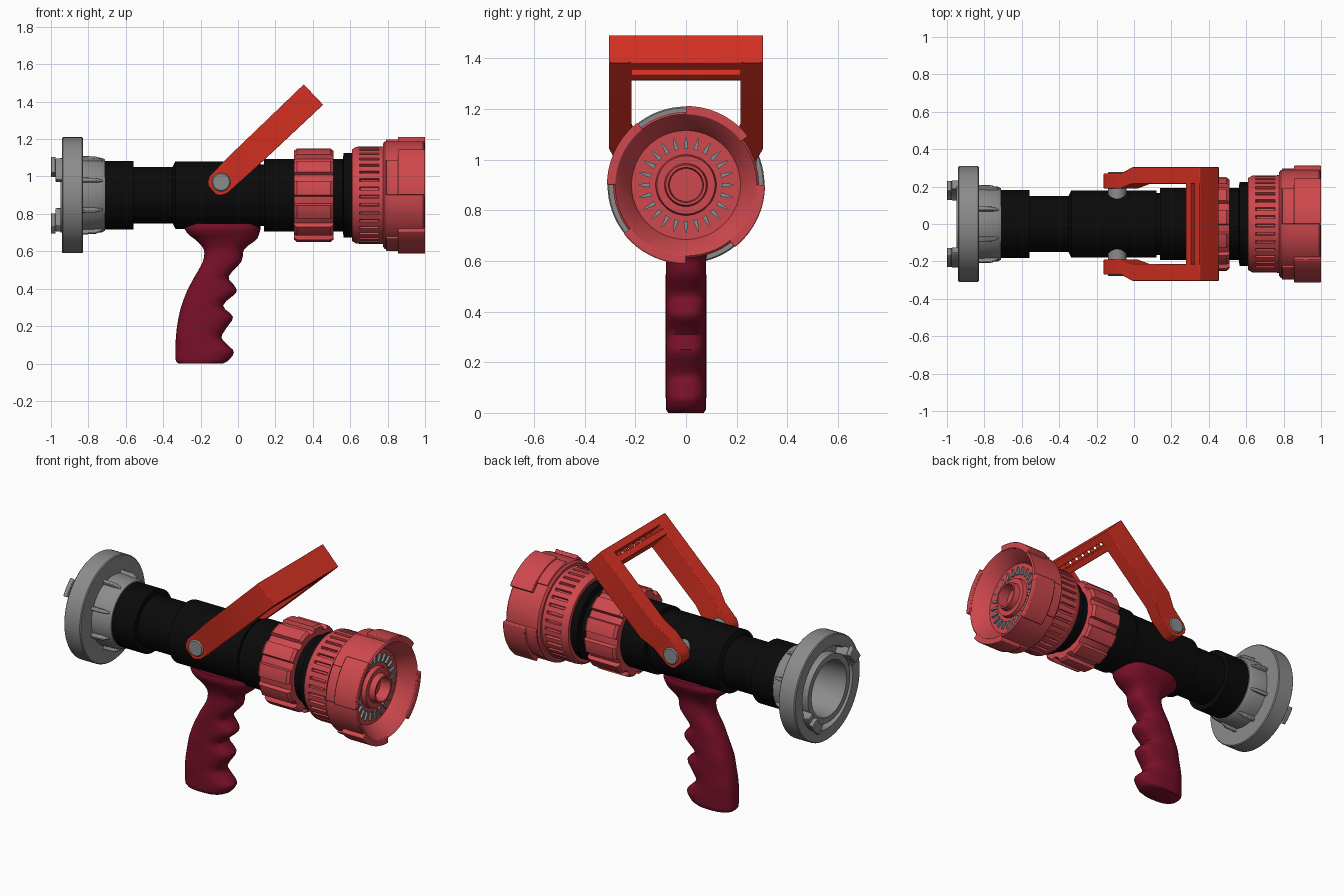
import bpy, bmesh, math
from mathutils import Vector

if "Cube" in bpy.data.objects:
    bpy.data.objects.remove(bpy.data.objects["Cube"])

AX = 0.90  # height of the nozzle axis


def material(name, rgb):
    m = bpy.data.materials.new(name)
    m.diffuse_color = (*rgb, 1)
    m.use_nodes = True
    m.node_tree.nodes["Principled BSDF"].inputs["Base Color"].default_value = m.diffuse_color
    return m


BLACK = material("black", (0.003, 0.003, 0.003))
GREY = material("metal grey", (0.26, 0.26, 0.26))
RED = material("soft red", (0.62, 0.065, 0.075))
LEVER = material("bright red", (0.68, 0.03, 0.016))
CRIMSON = material("crimson", (0.19, 0.005, 0.022))
TEETH = material("teal grey", (0.22, 0.30, 0.30))


def finish(bm, name, mat, bevel=0, angle=35):
    bmesh.ops.recalc_face_normals(bm, faces=bm.faces)
    me = bpy.data.meshes.new(name)
    bm.to_mesh(me)
    bm.free()
    me.materials.append(mat)
    ob = bpy.data.objects.new(name, me)
    bpy.context.collection.objects.link(ob)
    if bevel:
        b = ob.modifiers.new("bevel", "BEVEL")
        b.width, b.segments, b.limit_method = bevel, 2, "ANGLE"
    bpy.ops.object.select_all(action="DESELECT")
    ob.select_set(True)
    bpy.context.view_layer.objects.active = ob
    bpy.ops.object.shade_smooth_by_angle(angle=math.radians(angle))
    return ob


def loft(bm, sections, caps=True):
    rings = [[bm.verts.new(p) for p in s] for s in sections]
    n = len(rings[0])
    for a, b in zip(rings, rings[1:]):
        for i in range(n):
            j = (i + 1) % n
            bm.faces.new((a[i], a[j], b[j], b[i]))
    if caps:
        bm.faces.new(rings[0])
        bm.faces.new(rings[-1])


def polar(x, r, deg):
    a = math.radians(deg)
    return Vector((x, r * math.cos(a), AX + r * math.sin(a)))


def revolve(name, profile, mat, n=72):
    bm = bmesh.new()
    loft(bm, [[polar(x, max(r, 0.001), 360 * i / n) for i in range(n)] for x, r in profile])
    return finish(bm, name, mat)


def gear(name, profile, teeth, groove, mat):
    """Turned ring with grooves; profile rows are x, outer radius, groove radius."""
    bm = bmesh.new()
    step = 360 / teeth
    g = step * groove
    stops = [(0, 0), (0.12, 1), (0.5, 1), (0.88, 1), (1, 0)]
    secs = []
    for x, r, rg in profile:
        ring = []
        for t in range(teeth):
            ring += [polar(x, rg if low else r, t * step + f * g) for f, low in stops]
            ring += [polar(x, r, t * step + g + (step - g) * k / 4) for k in (1, 2, 3)]
        secs.append(ring)
    loft(bm, secs)
    return finish(bm, name, mat)


def arc_block(bm, x0, x1, r0, r1, a0, a1, n=12):
    secs = []
    for i in range(n + 1):
        a = a0 + (a1 - a0) * i / n
        secs.append([polar(x0, r0, a), polar(x1, r0, a), polar(x1, r1, a), polar(x0, r1, a)])
    loft(bm, secs)


# Hose coupling: flange, hub and open bore
revolve("coupling", [(-0.75, 0), (-0.75, 0.15), (-0.95, 0.165), (-0.95, 0.2), (-0.90, 0.2),
                     (-0.90, 0.235), (-0.94, 0.24), (-0.94, 0.305), (-0.935, 0.31), (-0.835, 0.31),
                     (-0.83, 0.305), (-0.83, 0.205), (-0.73, 0.2), (-0.71, 0.19), (-0.71, 0)], GREY)

# Two hooked claws on the coupling face
bm = bmesh.new()
for a in (128, 308):
    arc_block(bm, -0.975, -0.90, 0.2, 0.25, a, a + 32)
    arc_block(bm, -1.0, -0.975, 0.205, 0.262, a, a + 24)
finish(bm, "coupling_claws", GREY, 0.004)

# Tapered ribs round the hub
bm = bmesh.new()
for k in range(8):
    a = 22.5 + 45 * k
    secs = [[polar(x, 0.18, a - w), polar(x, r, a - w * 0.6), polar(x, r, a + w * 0.6), polar(x, 0.18, a + w)]
            for x, r, w in ((-0.835, 0.225, 4.5), (-0.76, 0.222, 4), (-0.725, 0.205, 2.5))]
    loft(bm, secs)
finish(bm, "coupling_ribs", GREY, 0.004)

# Black stepped barrel
revolve("barrel", [(-0.72, 0), (-0.72, 0.183), (-0.56, 0.183), (-0.56, 0.15), (-0.35, 0.15),
                   (-0.335, 0.18), (0.12, 0.18), (0.12, 0.165), (0.14, 0.165), (0.14, 0.193),
                   (0.56, 0.193), (0.565, 0.225), (0.62, 0.225), (0.62, 0)], BLACK)

# Flow selector ring with broad lobes
gear("selector_ring", [(0.30, 0.19, 0.19), (0.30, 0.238, 0.222), (0.315, 0.25, 0.228),
                       (0.495, 0.25, 0.228), (0.51, 0.238, 0.222), (0.51, 0.19, 0.19)], 12, 0.42, RED)

# Pattern ring with fine grooves
gear("pattern_ring", [(0.61, 0.2, 0.2), (0.61, 0.245, 0.245), (0.63, 0.258, 0.258), (0.65, 0.26, 0.26),
                      (0.655, 0.26, 0.244), (0.75, 0.26, 0.244), (0.755, 0.26, 0.26),
                      (0.785, 0.262, 0.262), (0.785, 0.2, 0.2)], 36, 0.36, RED)

# Bumper head with conical mouth and central tube
revolve("bumper_head", [(0.775, 0.2), (0.775, 0.275), (0.785, 0.288), (0.99, 0.288), (0.998, 0.28),
                        (0.99, 0.272), (0.92, 0.222), (0.905, 0.215), (0.905, 0.12), (0.93, 0.115),
                        (0.93, 0.085), (0.965, 0.08), (0.965, 0.069), (0.90, 0.065), (0.90, 0)], RED)

# Four raised bumper lugs
bm = bmesh.new()
for a in (38, 128, 218, 308):
    arc_block(bm, 0.855, 1.0, 0.275, 0.312, a, a + 52, 16)
    arc_block(bm, 0.79, 0.86, 0.275, 0.298, a + 12, a + 52, 16)
finish(bm, "bumper_lugs", RED, 0.005)

# Ring of spray teeth inside the mouth
bm = bmesh.new()
for k in range(24):
    a = 15 * k
    loft(bm, [[polar(x, 0.143, a - 3.6), polar(x, 0.19, a - 0.8), polar(x, 0.19, a + 0.8), polar(x, 0.143, a + 3.6)]
              for x in (0.895, 0.918)])
finish(bm, "spray_teeth", TEETH)

# Bail lever, laid out along its length (u), across (y) and in thickness (v)
CA, SA = math.cos(math.radians(43.5)), math.sin(math.radians(43.5))


def lever(u, y, v):
    return Vector((-0.09 + u * CA - v * SA, y, 0.97 + u * SA + v * CA))


bm = bmesh.new()
arm = [(-0.066, 0.19, 0.27, 0.03), (-0.05, 0.19, 0.27, 0.052), (-0.02, 0.19, 0.27, 0.066),
       (0.09, 0.19, 0.27, 0.07), (0.18, 0.215, 0.305, 0.072), (0.68, 0.215, 0.305, 0.075)]
for s in (-1, 1):
    loft(bm, [[lever(u, s * a, -h), lever(u, s * b, -h), lever(u, s * b, h), lever(u, s * a, h)]
              for u, a, b, h in arm])


def lever_box(u0, u1, y0, y1, h):
    loft(bm, [[lever(u0, y, -h), lever(u1, y, -h), lever(u1, y, h), lever(u0, y, h)] for y in (y0, y1)])


lever_box(0.575, 0.612, -0.25, 0.25, 0.0745)
lever_box(0.637, 0.68, -0.25, 0.25, 0.0745)
for k in range(-3, 4):  # thin webs in the slot
    lever_box(0.60, 0.65, k * 0.055 - 0.004, k * 0.055 + 0.004, 0.02)
finish(bm, "bail_lever", LEVER, 0.01)

# Pivot bolts
bm = bmesh.new()
for s in (-1, 1):
    loft(bm, [[Vector((-0.09 + r * math.cos(math.tau * i / 32), s * y, 0.97 + r * math.sin(math.tau * i / 32)))
               for i in range(32)] for y, r in ((0.13, 0.05), (0.272, 0.05), (0.278, 0.044))])
finish(bm, "pivot_bolts", GREY)

# Pistol grip: rows are z, rear x, front x, half width
rows = [(0.0, -0.32, -0.08, 0.07), (0.012, -0.332, -0.055, 0.078), (0.06, -0.335, -0.022, 0.08),
        (0.10, -0.334, -0.055, 0.08), (0.14, -0.332, -0.088, 0.08), (0.19, -0.327, -0.062, 0.08),
        (0.25, -0.317, -0.027, 0.08), (0.31, -0.302, -0.08, 0.08), (0.38, -0.276, -0.01, 0.08),
        (0.42, -0.256, -0.022, 0.08), (0.465, -0.232, -0.05, 0.08), (0.545, -0.188, 0.018, 0.08),
        (0.61, -0.183, 0.033, 0.08), (0.66, -0.225, 0.095, 0.098), (0.69, -0.265, 0.112, 0.115),
        (0.725, -0.285, 0.12, 0.13), (0.75, -0.27, 0.11, 0.125)]


def catmull(p, q, r, s, t):
    return 0.5 * (2 * q + (r - p) * t + (2 * p - 5 * q + 4 * r - s) * t * t + (3 * q - p - 3 * r + s) * t ** 3)


def superellipse(z, x0, x1, hw, n=40):
    pts = []
    for i in range(n):
        c, s = math.cos(math.tau * i / n), math.sin(math.tau * i / n)
        e = 0.8
        pts.append(Vector(((x0 + x1) / 2 + (x1 - x0) / 2 * math.copysign(abs(c) ** e, c),
                           hw * math.copysign(abs(s) ** e, s), z)))
    return pts


secs = [superellipse(*rows[0])]
for i in range(1, len(rows) - 2):
    for t in (0, 0.33, 0.67):
        secs.append(superellipse(*[catmull(*c, t) for c in zip(*rows[i - 1:i + 3])]))
secs += [superellipse(*rows[-2]), superellipse(*rows[-1])]
bm = bmesh.new()
loft(bm, secs)
finish(bm, "pistol_grip", CRIMSON, angle=50)
